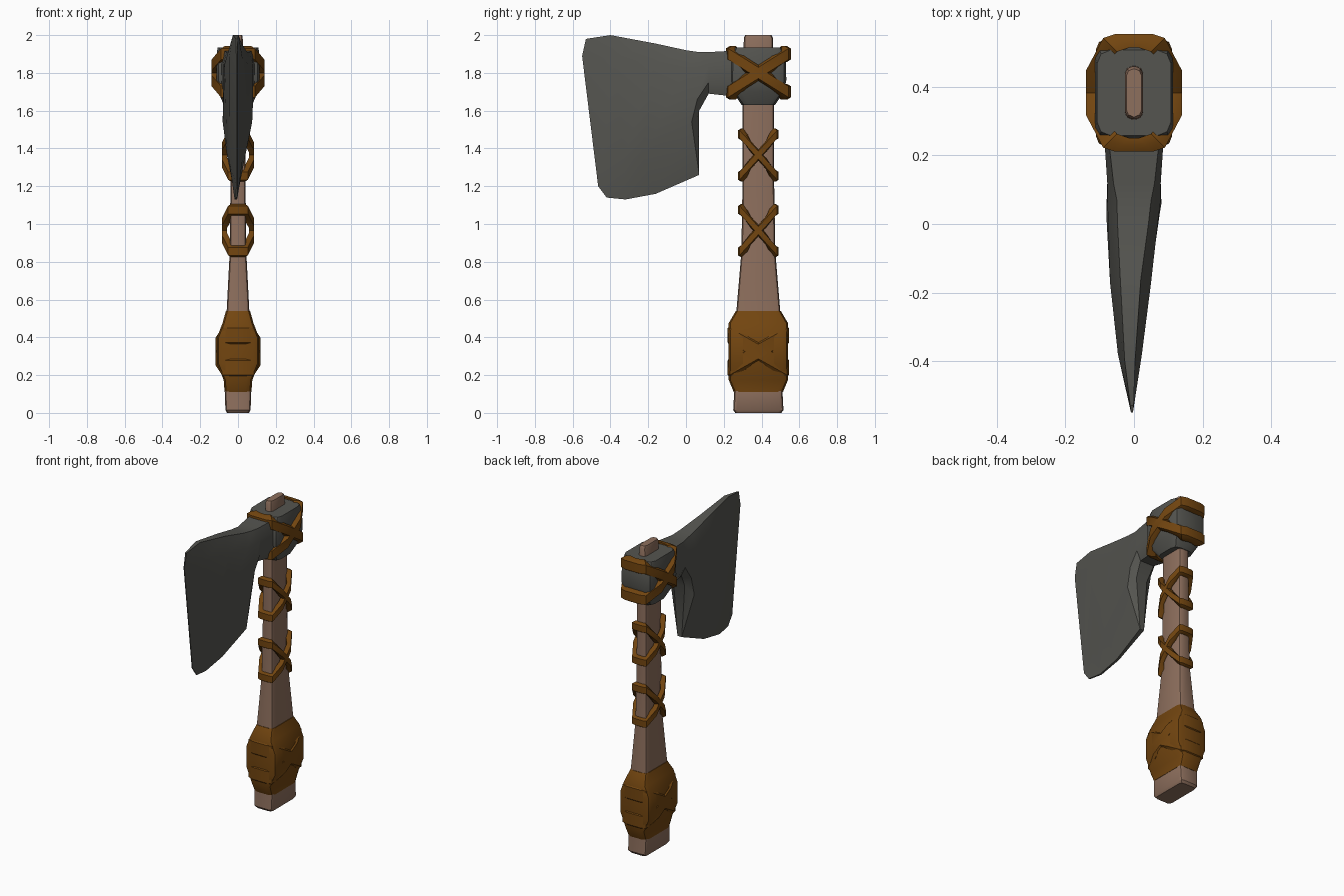
import bpy, bmesh, math

cube = bpy.data.objects.get("Cube")
if cube:
    bpy.data.objects.remove(cube, do_unlink=True)

AXIS_Y = 0.383  # handle centre line


def material(name, rgb):
    m = bpy.data.materials.new(name)
    m.use_nodes = True
    m.diffuse_color = (*rgb, 1)
    bsdf = m.node_tree.nodes["Principled BSDF"]
    bsdf.inputs["Base Color"].default_value = (*rgb, 1)
    bsdf.inputs["Roughness"].default_value = 0.8
    return m


WOOD = material("wood", (0.27, 0.16, 0.11))
LEATHER = material("leather", (0.17, 0.06, 0.005))
STONE = material("dark grey stone", (0.09, 0.09, 0.08))


def skin(name, loops, mat, closed=False, angle=30, bevel=0):
    """Bridge equal-sized vertex loops into a solid or a closed ring."""
    bm = bmesh.new()
    rings = [[bm.verts.new(p) for p in loop] for loop in loops]
    n = len(rings[0])
    pairs = list(zip(rings, rings[1:]))
    if closed:
        pairs.append((rings[-1], rings[0]))
    else:
        bm.faces.new(rings[0])
        bm.faces.new(rings[-1])
    for a, b in pairs:
        for i in range(n):
            j = (i + 1) % n
            bm.faces.new((a[i], a[j], b[j], b[i]))
    bmesh.ops.recalc_face_normals(bm, faces=bm.faces)
    mesh = bpy.data.meshes.new(name)
    bm.to_mesh(mesh)
    bm.free()
    mesh.materials.append(mat)
    ob = bpy.data.objects.new(name, mesh)
    bpy.context.collection.objects.link(ob)
    if bevel:
        mod = ob.modifiers.new("soft edges", "BEVEL")
        mod.width = bevel
        mod.segments = 2
        mod.limit_method = "ANGLE"
        mod.angle_limit = math.radians(40)
    bpy.ops.object.select_all(action="DESELECT")
    ob.select_set(True)
    bpy.context.view_layer.objects.active = ob
    bpy.ops.object.shade_smooth_by_angle(angle=math.radians(angle))
    return ob


def rounded_rect(z, hx, hy, r):
    """Rounded rectangle around the handle axis, three points per corner."""
    pts = []
    for q, (sx, sy) in enumerate([(1, 1), (-1, 1), (-1, -1), (1, -1)]):
        for k in range(3):
            a = math.pi / 2 * (q + k / 2)
            pts.append((sx * (hx - r) + r * math.cos(a),
                        AXIS_Y + sy * (hy - r) + r * math.sin(a), z))
    return pts


def loft(name, sections, mat, r, **kw):
    return skin(name, [rounded_rect(*s, r) for s in sections], mat, **kw)


def strap_pair(name, zc, hz, hy, end, mid, w, t):
    """Two opposite tilted bands that cross on both flat sides."""
    half = [(end * 0.6, -1), (end, -0.93), (mid, -0.38),
            (mid, 0.38), (end, 0.93), (end * 0.6, 1)]
    path = half + [(-x, y) for x, y in reversed(half)]
    for label, tilt in (("rising", 1), ("falling", -1)):
        loops = []
        for x, y in path:
            z = zc + tilt * hz * max(-1, min(1, y * 1.08))
            ix = x - math.copysign(t, x)
            iy = y * hy - (math.copysign(t, y) if abs(y) > 0.9 else 0)
            out = (x, AXIS_Y + y * hy)
            inn = (ix, AXIS_Y + iy)
            mx, my = (out[0] + inn[0]) / 2, (out[1] + inn[1]) / 2
            # chamfered band cross-section
            loops.append([(*inn, z - w), (mx, my, z - w), (*out, z - w * 0.7),
                          (*out, z + w * 0.7), (mx, my, z + w), (*inn, z + w)])
        skin(f"{name}_{label}", loops, LEATHER, closed=True, angle=35)


# Wooden handle, with its tip poking through the head
loft("handle", [(0, 0.058, 0.122, ), (0.015, 0.067, 0.133), (0.11, 0.069, 0.128),
                (0.54, 0.06, 0.116), (0.85, 0.044, 0.09), (1.2, 0.04, 0.084),
                (1.64, 0.038, 0.084), (1.9, 0.027, 0.078), (1.985, 0.025, 0.077),
                (2.0, 0.022, 0.07)], WOOD, 0.02)

# Leather grip
loft("grip_wrap", [(0.11, 0.071, 0.13), (0.175, 0.076, 0.157), (0.26, 0.111, 0.157),
                   (0.4, 0.111, 0.157), (0.475, 0.082, 0.157), (0.54, 0.064, 0.119)],
     LEATHER, 0.03)
strap_pair("grip_strap", 0.325, 0.085, 0.162, 0.085, 0.119, 0.055, 0.03)

# Stone socket around the handle
loft("head_socket", [(1.63, 0.075, 0.088), (1.70, 0.105, 0.135), (1.76, 0.114, 0.148),
                     (1.89, 0.114, 0.146), (1.935, 0.108, 0.125)], STONE, 0.04)

# Blade columns from the socket to the cutting edge: (y, z, half thickness), top to bottom
columns = [
    (0, [(.30, 1.92, .08), (.30, 1.85, .09), (.30, 1.73, .09), (.30, 1.67, .08)]),
    (0, [(.12, 1.91, .06), (.12, 1.85, .078), (.12, 1.75, .078), (.12, 1.69, .05)]),
    (0, [(.07, 1.91, .05), (.07, 1.83, .078), (.06, 1.66, .08), (.07, 1.60, .04)]),
    (-.003, [(0, 1.92, .045), (0, 1.83, .072), (.03, 1.54, .078), (.07, 1.26, .015)]),
    (-.01, [(-.16, 1.955, .03), (-.17, 1.85, .06), (-.23, 1.36, .048), (-.16, 1.16, .008)]),
    (-.012, [(-.40, 2.0, .015), (-.38, 1.88, .035), (-.33, 1.34, .036), (-.32, 1.13, .006)]),
    (-.006, [(-.53, 1.98, .005), (-.55, 1.89, .003), (-.465, 1.2, .003), (-.42, 1.14, .004)]),
]
skin("blade", [[(c + h, y, z) for y, z, h in rows] +
               [(c - h, y, z) for y, z, h in reversed(rows)] for c, rows in columns],
     STONE, angle=30)

# Crossed straps on the head and the shaft
strap_pair("head_strap", 1.80, 0.1, 0.172, 0.09, 0.14, 0.042, 0.04)
for label, z in (("upper", 1.365), ("lower", 0.965)):
    strap_pair(f"{label}_shaft_strap", z, 0.11, 0.107, 0.052, 0.085, 0.03, 0.028)
